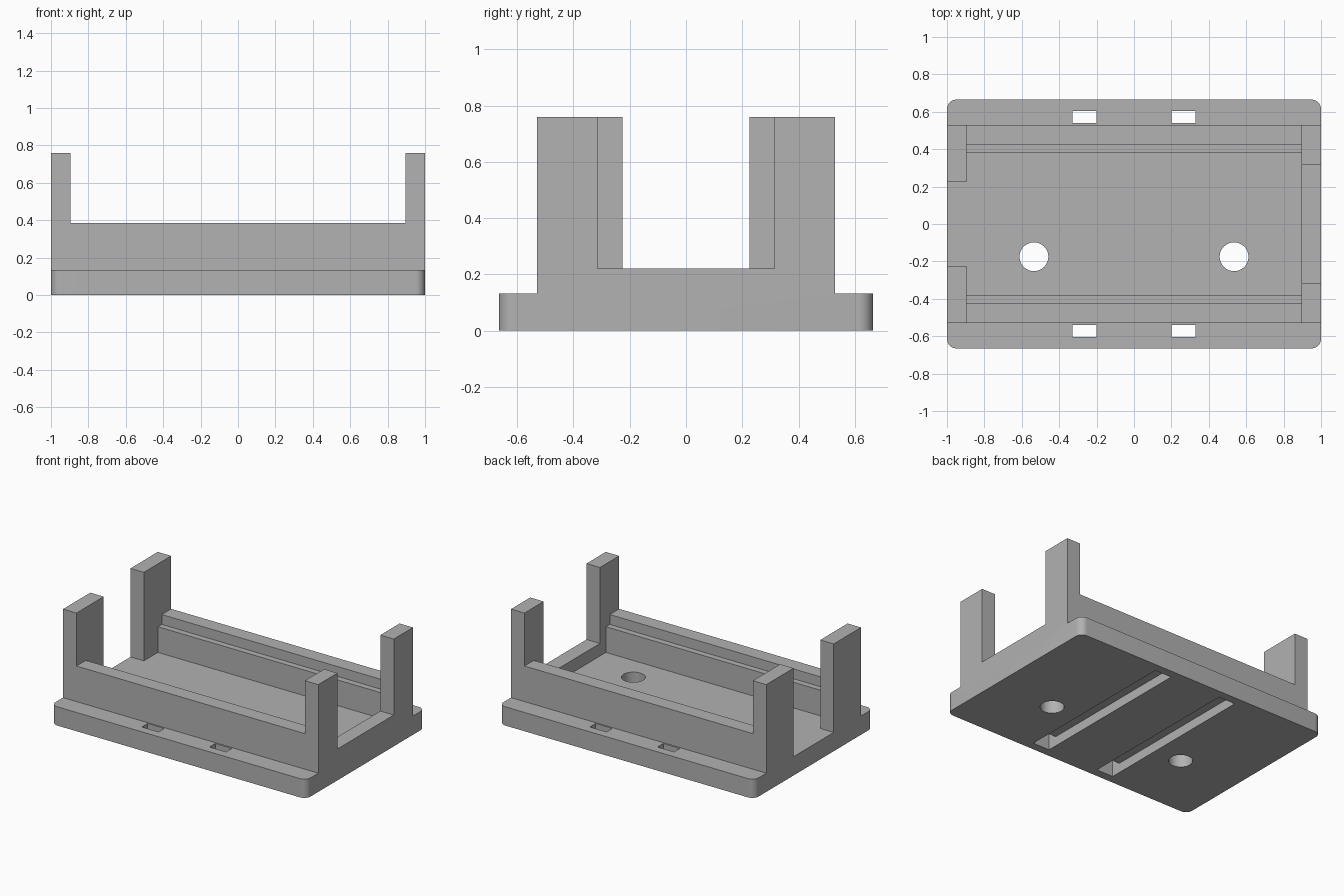
import bpy, bmesh, math
from mathutils import Vector

if "Cube" in bpy.data.objects:
    bpy.data.objects.remove(bpy.data.objects["Cube"], do_unlink=True)

grey = bpy.data.materials.new("matte_grey")
grey.use_nodes = True
COLOUR = (0.445, 0.445, 0.445, 1)
grey.diffuse_color = COLOUR
grey.node_tree.nodes["Principled BSDF"].inputs["Base Color"].default_value = COLOUR

PLATE = 0.133      # plate thickness
RAIL_TOP = 0.385
POST_TOP = 0.76
WALL_Y = 0.53      # outer face of rails and posts
POST_X = 0.895     # inner face of posts


def prism(name, outline, offset):
    """Extrude a closed outline of 3D points along an offset."""
    bm = bmesh.new()
    face = bm.faces.new([bm.verts.new(p) for p in outline])
    new = bmesh.ops.extrude_face_region(bm, geom=[face])["geom"]
    bmesh.ops.translate(bm, vec=Vector(offset),
                        verts=[v for v in new if isinstance(v, bmesh.types.BMVert)])
    bmesh.ops.recalc_face_normals(bm, faces=bm.faces)
    mesh = bpy.data.meshes.new(name)
    bm.to_mesh(mesh)
    bm.free()
    obj = bpy.data.objects.new(name, mesh)
    bpy.context.collection.objects.link(obj)
    mesh.materials.append(grey)
    return obj


def box(name, x0, x1, y0, y1, z0, z1):
    return prism(name, [(x0, y0, z0), (x1, y0, z0), (x1, y1, z0), (x0, y1, z0)],
                 (0, 0, z1 - z0))


def combine(target, tool, operation):
    """Apply one boolean and discard the tool."""
    mod = target.modifiers.new(operation.lower(), 'BOOLEAN')
    mod.operation, mod.solver, mod.object = operation, 'EXACT', tool
    bpy.context.view_layer.update()
    graph = bpy.context.evaluated_depsgraph_get()
    mesh = bpy.data.meshes.new_from_object(target.evaluated_get(graph))
    target.modifiers.clear()
    target.data = mesh
    bpy.data.objects.remove(tool, do_unlink=True)


# Base plate with rounded corners
radius, half_y = 0.05, 0.665
outline = []
for i, (sx, sy) in enumerate([(1, 1), (-1, 1), (-1, -1), (1, -1)]):
    for step in range(9):
        a = (i + step / 8) * math.pi / 2
        outline.append((sx * (1 - radius) + radius * math.cos(a),
                        sy * (half_y - radius) + radius * math.sin(a), 0))
cradle = prism("mounting_cradle", outline, (0, 0, PLATE))

parts = []
for side in (-1, 1):
    # Stepped side rail
    profile = [(WALL_Y, PLATE), (WALL_Y, RAIL_TOP), (0.425, RAIL_TOP),
               (0.425, 0.315), (0.382, 0.315), (0.382, PLATE)]
    parts.append(prism("side_rail", [(-POST_X, side * y, z) for y, z in profile],
                       (2 * POST_X, 0, 0)))
    # Corner posts, wider at the open end
    for end, inner in ((-1, 0.225), (1, 0.315)):
        xs = sorted((end * POST_X, end))
        ys = sorted((side * inner, side * WALL_Y))
        parts.append(box("corner_post", *xs, *ys, PLATE, POST_TOP))
# Low sill at the closed end
parts.append(box("end_sill", POST_X, 1, -0.315, 0.315, PLATE, 0.222))
for part in parts:
    combine(cradle, part, 'UNION')

for side in (-1, 1):
    # Strap channel under the plate, with a slot through at each end
    x0, x1 = side * 0.265 - 0.065, side * 0.265 + 0.065
    combine(cradle, box("channel_cutter", x0, x1, -0.57, 0.57, -0.1, 0.067), 'DIFFERENCE')
    for edge in (-1, 1):
        ys = sorted((edge * 0.54, edge * 0.605))
        combine(cradle, box("slot_cutter", x0, x1, *ys, -0.1, 0.2), 'DIFFERENCE')
    # Round screw hole
    ring = [(side * 0.535 + 0.077 * math.cos(i * math.pi / 24),
             -0.175 + 0.077 * math.sin(i * math.pi / 24), -0.1) for i in range(48)]
    combine(cradle, prism("hole_cutter", ring, (0, 0, 0.4)), 'DIFFERENCE')

# Merge coplanar faces left by the joins
bm = bmesh.new()
bm.from_mesh(cradle.data)
bmesh.ops.remove_doubles(bm, verts=bm.verts, dist=0.0001)
bmesh.ops.dissolve_limit(bm, angle_limit=0.01, verts=bm.verts, edges=bm.edges)
bm.to_mesh(cradle.data)
bm.free()

bpy.ops.object.select_all(action='DESELECT')
cradle.select_set(True)
bpy.context.view_layer.objects.active = cradle
bpy.ops.object.shade_smooth_by_angle(angle=math.radians(30))
